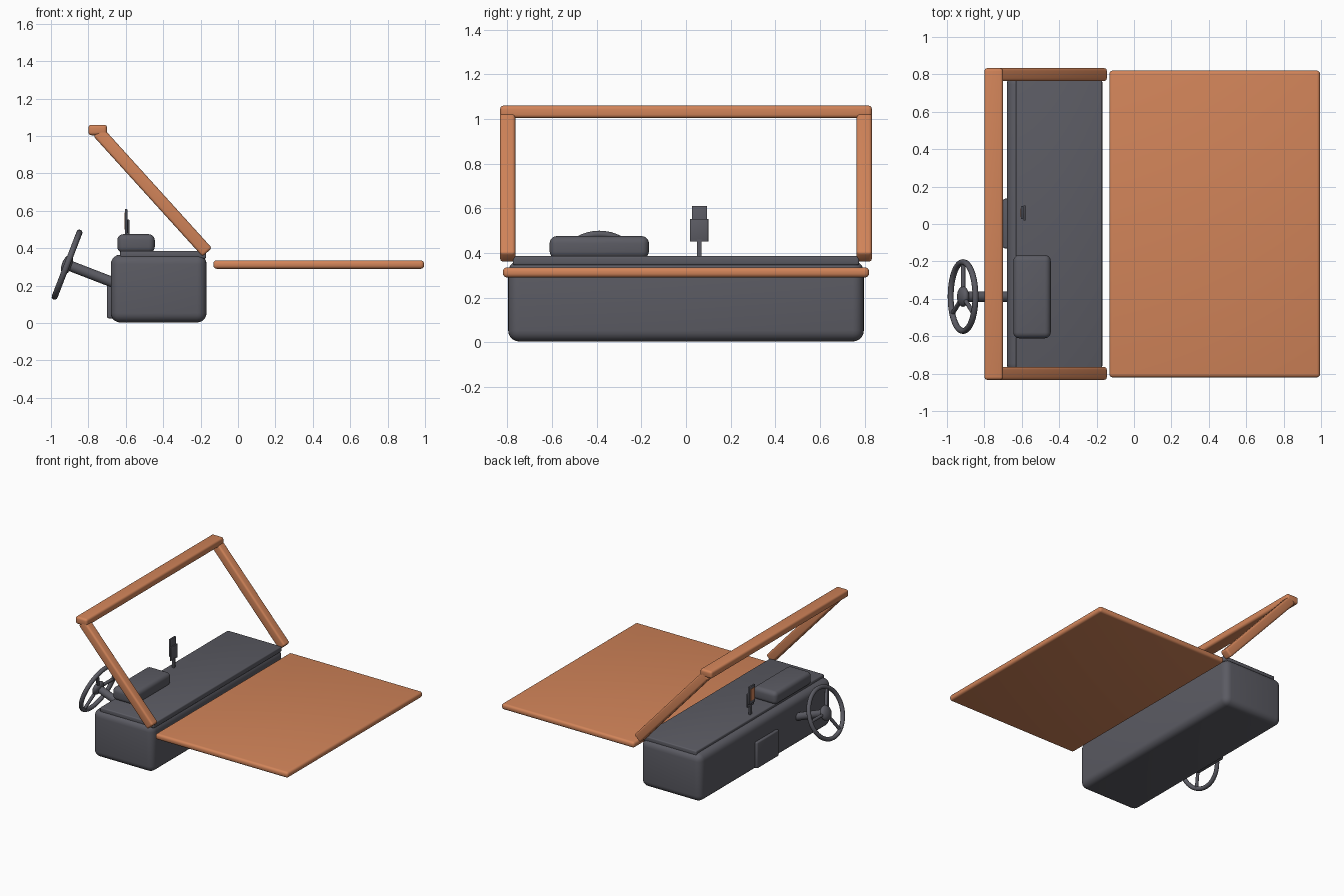
import bpy, bmesh, math
from mathutils import Matrix, Vector

if "Cube" in bpy.data.objects:
    bpy.data.objects.remove(bpy.data.objects["Cube"])


def material(name, rgb):
    m = bpy.data.materials.new(name)
    m.diffuse_color = (*rgb, 1)
    m.use_nodes = True
    m.node_tree.nodes["Principled BSDF"].inputs["Base Color"].default_value = m.diffuse_color
    return m


ORANGE = material("orange_paint", (0.64, 0.23, 0.10))
DARK = material("charcoal", (0.105, 0.105, 0.125))


def finish(name, bm, mat, matrix=None):
    if matrix:
        bm.transform(matrix)
    bmesh.ops.recalc_face_normals(bm, faces=bm.faces)
    mesh = bpy.data.meshes.new(name)
    bm.to_mesh(mesh)
    bm.free()
    mesh.materials.append(mat)
    obj = bpy.data.objects.new(name, mesh)
    bpy.context.collection.objects.link(obj)
    bpy.ops.object.select_all(action='DESELECT')
    obj.select_set(True)
    bpy.context.view_layer.objects.active = obj
    bpy.ops.object.shade_smooth_by_angle(angle=math.radians(35))
    return obj


def box(name, lo, hi, mat, bevel=0.0, segments=4, matrix=None):
    """Rounded box between two corners."""
    lo, hi = Vector(lo), Vector(hi)
    bm = bmesh.new()
    bmesh.ops.create_cube(bm, size=1)
    bm.transform(Matrix.Translation((lo + hi) / 2) @ Matrix.Diagonal((*(hi - lo), 1)))
    if bevel:
        bmesh.ops.bevel(bm, geom=bm.edges[:], offset=bevel, segments=segments,
                        profile=0.5, affect='EDGES')
    return finish(name, bm, mat, matrix)


def rod(name, a, b, radius, mat, matrix=None, sides=20):
    """Cylinder between two points."""
    a, b = Vector(a), Vector(b)
    bm = bmesh.new()
    bmesh.ops.create_cone(bm, cap_ends=True, segments=sides, radius1=radius,
                          radius2=radius, depth=(b - a).length)
    bm.transform(Matrix.Translation((a + b) / 2)
                 @ (b - a).to_track_quat('Z', 'Y').to_matrix().to_4x4())
    return finish(name, bm, mat, matrix)


def torus(name, major, minor, mat, matrix, nu=48, nv=12):
    bm = bmesh.new()
    rings = []
    for i in range(nu):
        u = math.tau * i / nu
        ring = []
        for j in range(nv):
            v = math.tau * j / nv
            r = major + minor * math.cos(v)
            ring.append(bm.verts.new((r * math.cos(u), r * math.sin(u), minor * math.sin(v))))
        rings.append(ring)
    for i in range(nu):
        p, q = rings[i], rings[(i + 1) % nu]
        for j in range(nv):
            k = (j + 1) % nv
            bm.faces.new((p[j], q[j], q[k], p[k]))
    return finish(name, bm, mat, matrix)


# Hood panel
box("hood", (-0.132, -0.82, 0.29), (0.995, 0.82, 0.335), ORANGE, 0.018)

# Windshield frame: header bar and two slanted pillars
box("windshield_header", (-0.80, -0.833, 1.004), (-0.70, 0.833, 1.06), ORANGE, 0.016)
foot, head = Vector((-0.168, 0, 0.382)), Vector((-0.748, 0, 1.022))
along = (head - foot).normalized()
across = Vector((0, 1, 0)).cross(along)
slant = Matrix((across, (0, 1, 0), along)).transposed().to_4x4()
for side, label in ((-1, "right"), (1, "left")):
    place = Matrix.Translation(foot + Vector((0, side * 0.799, 0))) @ slant
    box("windshield_pillar_" + label, (-0.034, -0.034, -0.005),
        (0.034, 0.034, (head - foot).length), ORANGE, 0.014, matrix=place)

# Dashboard
box("dashboard_body", (-0.68, -0.797, 0.003), (-0.168, 0.797, 0.365), DARK, 0.05, 5)
box("dashboard_top_pad", (-0.63, -0.775, 0.345), (-0.17, 0.775, 0.386), DARK, 0.008, 3)
box("glove_box", (-0.70, -0.13, 0.025), (-0.65, 0.135, 0.225), DARK, 0.009, 3)
box("instrument_cluster", (-0.645, -0.611, 0.375), (-0.445, -0.166, 0.475), DARK, 0.032, 5)

# Small device on a stand
box("device_post", (-0.593, 0.05, 0.38), (-0.579, 0.07, 0.46), DARK)
box("device_bracket", (-0.592, 0.018, 0.45), (-0.581, 0.10, 0.553), DARK, 0.002, 2)
box("device_panel", (-0.605, 0.026, 0.475), (-0.592, 0.095, 0.61), DARK, 0.003, 2)
box("device_screen", (-0.608, 0.038, 0.50), (-0.604, 0.083, 0.59), ORANGE)

# Steering wheel, built around its own tilted axis
axis = Vector((0.355, 0, -0.137)).normalized()
wheel_y = Vector((0, 1, 0))
wheel_up = axis.cross(wheel_y)
wheel = (Matrix.Translation((-0.914, -0.388, 0.312))
         @ Matrix((wheel_up, wheel_y, -axis)).transposed().to_4x4())
torus("steering_wheel_rim", 0.184, 0.016, DARK, wheel)
bm = bmesh.new()
bmesh.ops.create_uvsphere(bm, u_segments=24, v_segments=12, radius=0.055)
bm.transform(Matrix.Diagonal((1, 1, 0.5, 1)))
finish("steering_wheel_hub", bm, DARK, wheel)
for i in range(3):
    a = math.pi / 2 + i * math.tau / 3
    rod("steering_wheel_spoke_%d" % (i + 1), (0, 0, 0),
        (0.18 * math.cos(a), 0.18 * math.sin(a), 0), 0.012, DARK, wheel, 12)
rod("steering_column", (0, 0, 0), (0, 0, -0.30), 0.028, DARK, wheel)
